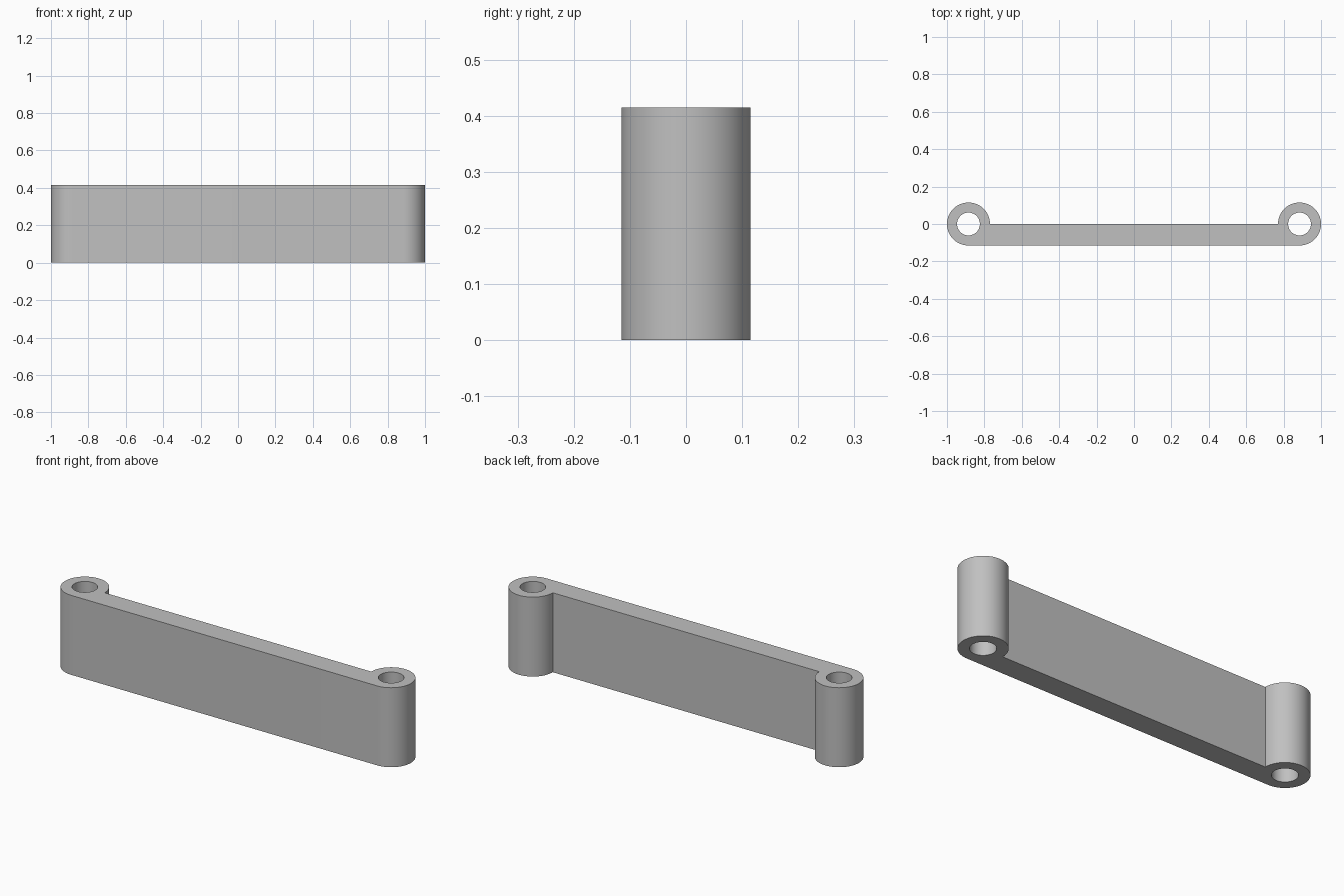
import bpy
import bmesh
from math import cos, sin, radians

cube = bpy.data.objects.get("Cube")
if cube:
    bpy.data.objects.remove(cube, do_unlink=True)

HEIGHT = 0.415
OUTER = 0.115        # radius of each end barrel
BORE = 0.061         # radius of each pin hole
CENTRE = 1 - OUTER   # distance of each barrel axis from the middle


def arc(cx, radius, start, end, steps):
    """Points on a circle around (cx, 0), angles in degrees."""
    angles = [radians(start + (end - start) * i / steps) for i in range(steps + 1)]
    return [(cx + radius * cos(a), radius * sin(a), 0) for a in angles]


def add_loop(bm, points):
    verts = [bm.verts.new(p) for p in points]
    for a, b in zip(verts, verts[1:] + verts[:1]):
        bm.edges.new((a, b))


# Plain grey material
grey = bpy.data.materials.new("grey")
grey.use_nodes = True
colour = (0.53, 0.53, 0.53, 1)
grey.diffuse_color = colour
grey.node_tree.nodes["Principled BSDF"].inputs["Base Color"].default_value = colour

# Outline: two barrels joined by the flat bar along the front
bm = bmesh.new()
add_loop(bm, arc(-CENTRE, OUTER, 0, 270, 48) + arc(CENTRE, OUTER, -90, 180, 48))

# Pin holes
for side in (-1, 1):
    add_loop(bm, arc(side * CENTRE, BORE, 0, 360, 48)[:-1])

# Fill the outline around the holes and raise it to full height
bmesh.ops.triangle_fill(bm, edges=bm.edges[:], use_beauty=True, use_dissolve=False)
raised = bmesh.ops.extrude_face_region(bm, geom=bm.faces[:], use_keep_orig=True)
top = [g for g in raised["geom"] if isinstance(g, bmesh.types.BMVert)]
bmesh.ops.translate(bm, verts=top, vec=(0, 0, HEIGHT))
bmesh.ops.recalc_face_normals(bm, faces=bm.faces[:])

mesh = bpy.data.meshes.new("link_bar")
bm.to_mesh(mesh)
bm.free()
mesh.materials.append(grey)
link = bpy.data.objects.new("link_bar", mesh)
bpy.context.collection.objects.link(link)

# Smooth barrels with crisp rims
bpy.ops.object.select_all(action="DESELECT")
link.select_set(True)
bpy.context.view_layer.objects.active = link
bpy.ops.object.shade_smooth_by_angle(angle=radians(30))
